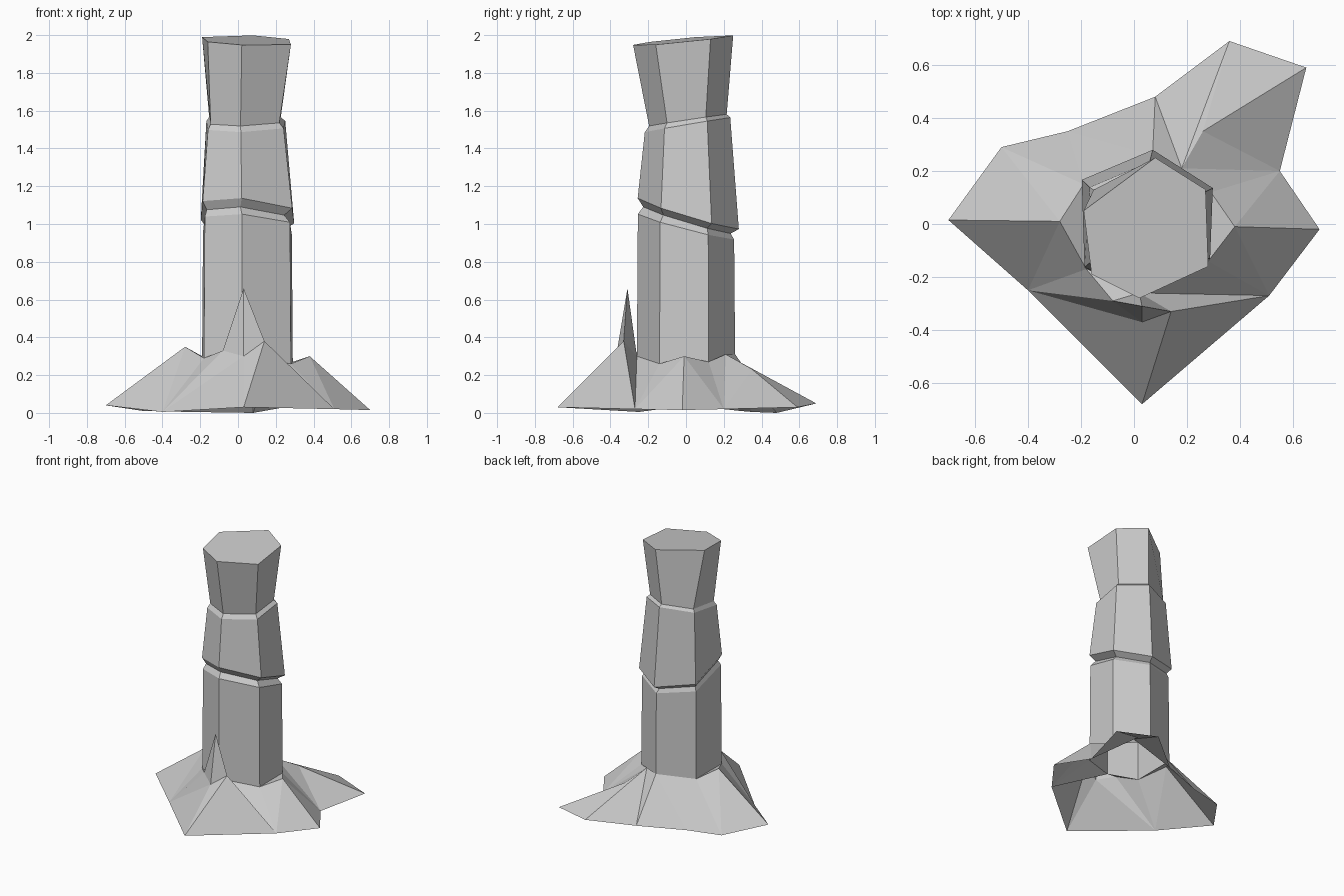
import bpy

if "Cube" in bpy.data.objects:
    bpy.data.objects.remove(bpy.data.objects["Cube"])


def build(name, verts, faces):
    mesh = bpy.data.meshes.new(name)
    mesh.from_pydata(verts, [], faces)
    mesh.validate()
    obj = bpy.data.objects.new(name, mesh)
    bpy.context.collection.objects.link(obj)
    return obj


CX = 0.045  # column axis
# irregular hexagon cross-sections: back, back right, front right, front, front left, back left
SHAFT = [(.07, .26), (.29, .12), (.28, -.14), (.02, -.26), (-.18, -.17), (-.19, .15)]
CROWN = [(.08, .25), (.27, .13), (.28, -.16), (.02, -.28), (-.16, -.19), (-.19, .05)]
FOOT_Z = [.31, .27, .26, .30, .29, .30]


def ring(hexagon, dx, dy, s, z, tilt_x, tilt_y):
    """Scaled hexagon lying in a tilted plane."""
    out = []
    for x, y in hexagon:
        px, py = (x - CX) * s, y * s
        out.append((CX + dx + px, dy + py, z + tilt_x * px + tilt_y * py))
    return out


# stacked stone column with two cracked, bevelled joints
foot = [(x, y, z) for (x, y), z in zip(SHAFT, FOOT_Z)]
rings = [
    foot,
    ring(SHAFT, 0, 0, .98, .985, -.05, -.26),
    ring(SHAFT, -.01, .005, .89, 1.02, -.05, -.30),
    ring(SHAFT, 0, .012, 1.03, 1.055, -.06, -.30),
    ring(SHAFT, -.008, .008, .87, 1.525, .01, .17),
    ring(SHAFT, -.012, .01, .79, 1.55, .01, .15),
    ring(CROWN, 0, 0, 1.0, 1.975, -.04, .10),
]
verts = [v for r in rings for v in r]
faces = [(6 * k + i, 6 * k + 6 + i, 6 * k + 6 + (i + 1) % 6, 6 * k + (i + 1) % 6)
         for k in range(len(rings) - 1) for i in range(6)]
faces.append(tuple(range(6 * len(rings) - 1, 6 * len(rings) - 7, -1)))
build("stone_column", verts, faces)

# jagged rock skirt: open shell around the foot of the column
pts = {
    # outer rim
    "A": (-.70, .015, .04), "B": (-.40, -.25, .005), "C": (.03, -.68, .03),
    "D": (.51, -.27, .02), "E": (.70, -.02, .015), "F": (.55, .20, .02),
    "G": (.65, .59, .03), "H": (.36, .69, .05), "I": (.08, .48, 0),
    "J": (-.25, .35, .005), "K": (-.50, .29, .01),
    # ridge peaks
    "P": (-.28, .01, .35), "Q": (-.08, -.29, .33), "R": (.03, -.37, .30),
    "S": (.14, -.33, .38), "T": (.03, -.31, .66), "M": (.38, -.01, .30),
    "N": (.26, .35, .23), "O": (.18, .21, .31),
}
pts.update({str(i): v for i, v in enumerate(foot)})  # join to the column foot
index = {k: i for i, k in enumerate(pts)}
skirt = ("ABP BQ4 B4P BCR BRQ CSR CDS DS3 D32 DEM DM2 M21 EFM MF1 F1O FON FNG "
         "GNH HNO HOI IO0 O10 I0J J05 J5K K5P KPA P45 QRT RST Q43 QT3 TS3").split()
build("rock_skirt", list(pts.values()), [tuple(index[c] for c in f) for f in skirt])

# consistent outward normals on the skirt
for poly in bpy.data.objects["rock_skirt"].data.polygons:
    if poly.normal.z < 0:
        poly.flip()
